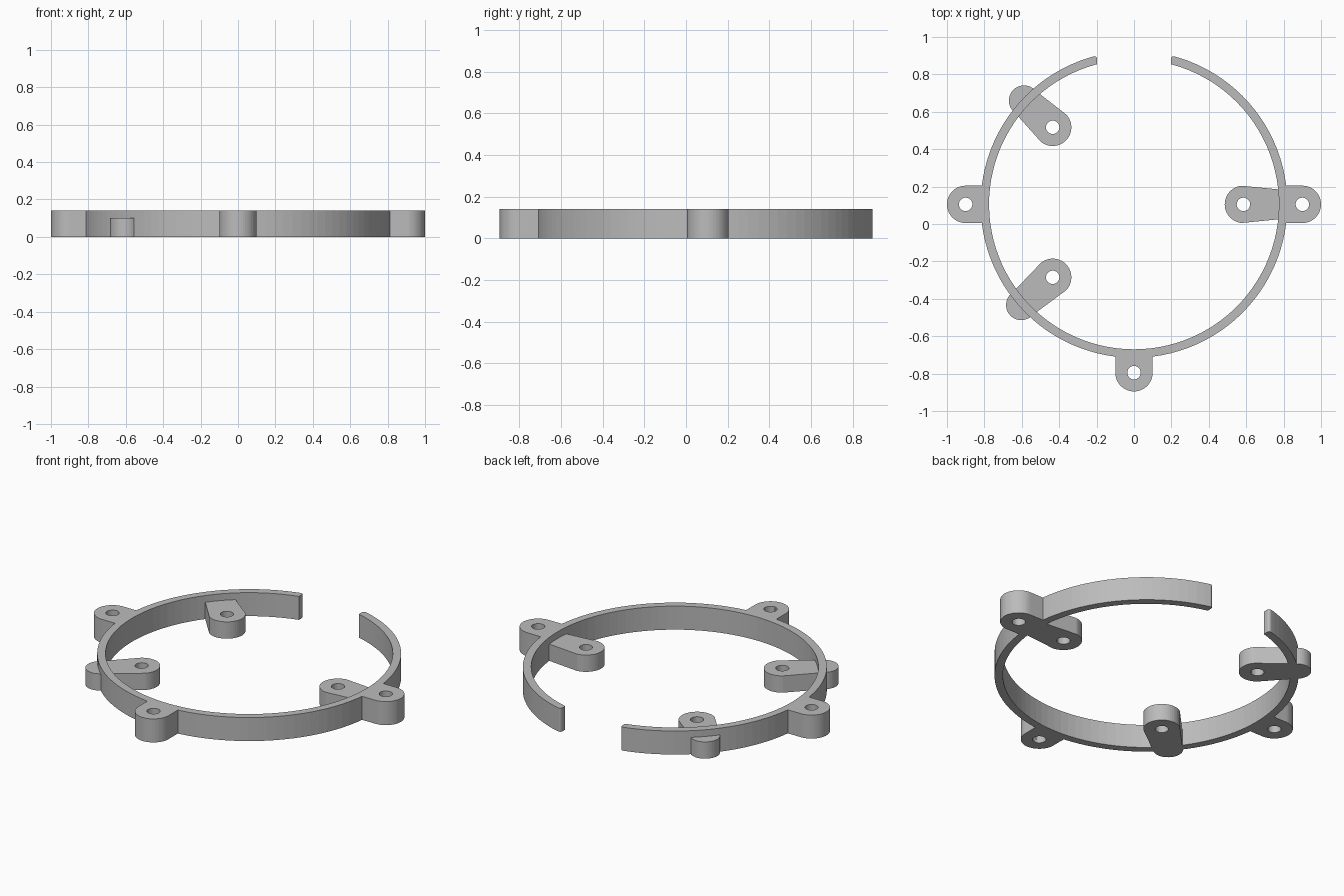
import bpy, bmesh
from math import sin, cos, asin, atan2, hypot, pi
from mathutils import Vector

CY = 0.105                 # ring centre on y
R_OUT, R_IN = 0.82, 0.775
HEIGHT, ARM_HEIGHT = 0.14, 0.10
HOLE = 0.036

if "Cube" in bpy.data.objects:
    bpy.data.objects.remove(bpy.data.objects["Cube"], do_unlink=True)

grey = bpy.data.materials.new("plain_grey")
grey.use_nodes = True
grey.diffuse_color = (0.5, 0.5, 0.5, 1)
grey.node_tree.nodes["Principled BSDF"].inputs["Base Color"].default_value = (0.5, 0.5, 0.5, 1)


def arc(cx, cy, r, a0, a1, n):
    """Points along an arc, both ends included."""
    return [(cx + r * cos(a0 + (a1 - a0) * i / n),
             cy + r * sin(a0 + (a1 - a0) * i / n)) for i in range(n + 1)]


def prism(name, outline, z0, z1, round_points=(), radius=0.0):
    """Extrude an outline upwards, rounding the chosen corners."""
    bm = bmesh.new()
    verts = [bm.verts.new((x, y, z0)) for x, y in outline]
    bm.faces.new(verts)
    if round_points:
        bmesh.ops.bevel(bm, geom=[verts[i] for i in round_points], offset=radius,
                        segments=5, profile=0.5, affect='VERTICES')
    face = list(bm.faces)
    top = bmesh.ops.extrude_face_region(bm, geom=face)["geom"]
    bmesh.ops.translate(bm, vec=Vector((0, 0, z1 - z0)),
                        verts=[g for g in top if isinstance(g, bmesh.types.BMVert)])
    bmesh.ops.recalc_face_normals(bm, faces=bm.faces)
    mesh = bpy.data.meshes.new(name)
    bm.to_mesh(mesh)
    bm.free()
    mesh.materials.append(grey)
    ob = bpy.data.objects.new(name, mesh)
    bpy.context.collection.objects.link(ob)
    return ob


def capsule(name, a, ra, b, rb, height):
    """Tapered lug around two round ends."""
    d = atan2(b[1] - a[1], b[0] - a[0])
    t = pi / 2 - asin((rb - ra) / hypot(b[0] - a[0], b[1] - a[1])) - pi / 2
    half = pi / 2 + t
    outline = arc(*b, rb, d - half, d + half, 24)
    outline += arc(*a, ra, d + half, d + 2 * pi - half, 24)
    return prism(name, outline, 0, height)


def combine(base, other, operation):
    mod = base.modifiers.new(operation.lower(), 'BOOLEAN')
    mod.operation, mod.solver, mod.object = operation, 'EXACT', other
    bpy.context.view_layer.objects.active = base
    bpy.ops.object.modifier_apply(modifier=mod.name)
    bpy.data.objects.remove(other, do_unlink=True)


# Open ring with a straight-sided gap at the back
gap = 0.197
a_out, a_in = asin(gap / R_OUT), asin(gap / R_IN)
outer = arc(0, CY, R_OUT, pi / 2 + a_out, 5 * pi / 2 - a_out, 96)
inner = arc(0, CY, R_IN, 5 * pi / 2 - a_in, pi / 2 + a_in, 96)
ring = prism("open_ring", outer + inner, 0, HEIGHT, (0, 96), 0.02)

# Outer mounting tabs: left, right and front
holes = []
for name, dx, dy in (("left_tab", 1, 0), ("right_tab", -1, 0), ("front_tab", 0, -1)):
    cx, cy = 0.9 * dx, CY + 0.9 * dy
    d = atan2(dy, dx)
    root = [(0.795 * dx - 0.1 * s * dy, CY + 0.795 * dy + 0.1 * s * dx) for s in (1, -1)]
    tab = prism(name, arc(cx, cy, 0.1, d - pi / 2, d + pi / 2, 24) + root, 0, HEIGHT)
    combine(ring, tab, 'UNION')
    holes.append((cx, cy))

# Lower inner arms reaching in from the ring
for name, hub, end in (("left_arm", (0.585, CY), (0.775, CY)),
                       ("back_right_arm", (-0.435, 0.517), (-0.588, 0.66)),
                       ("front_right_arm", (-0.435, -0.285), (-0.603, -0.433))):
    combine(ring, capsule(name, hub, 0.1, end, 0.081, ARM_HEIGHT), 'UNION')
    holes.append(hub)

# Screw holes
for x, y in holes:
    cutter = prism("hole_cutter", arc(x, y, HOLE, 0, 2 * pi * 23 / 24, 23), -0.1, 0.3)
    combine(ring, cutter, 'DIFFERENCE')
